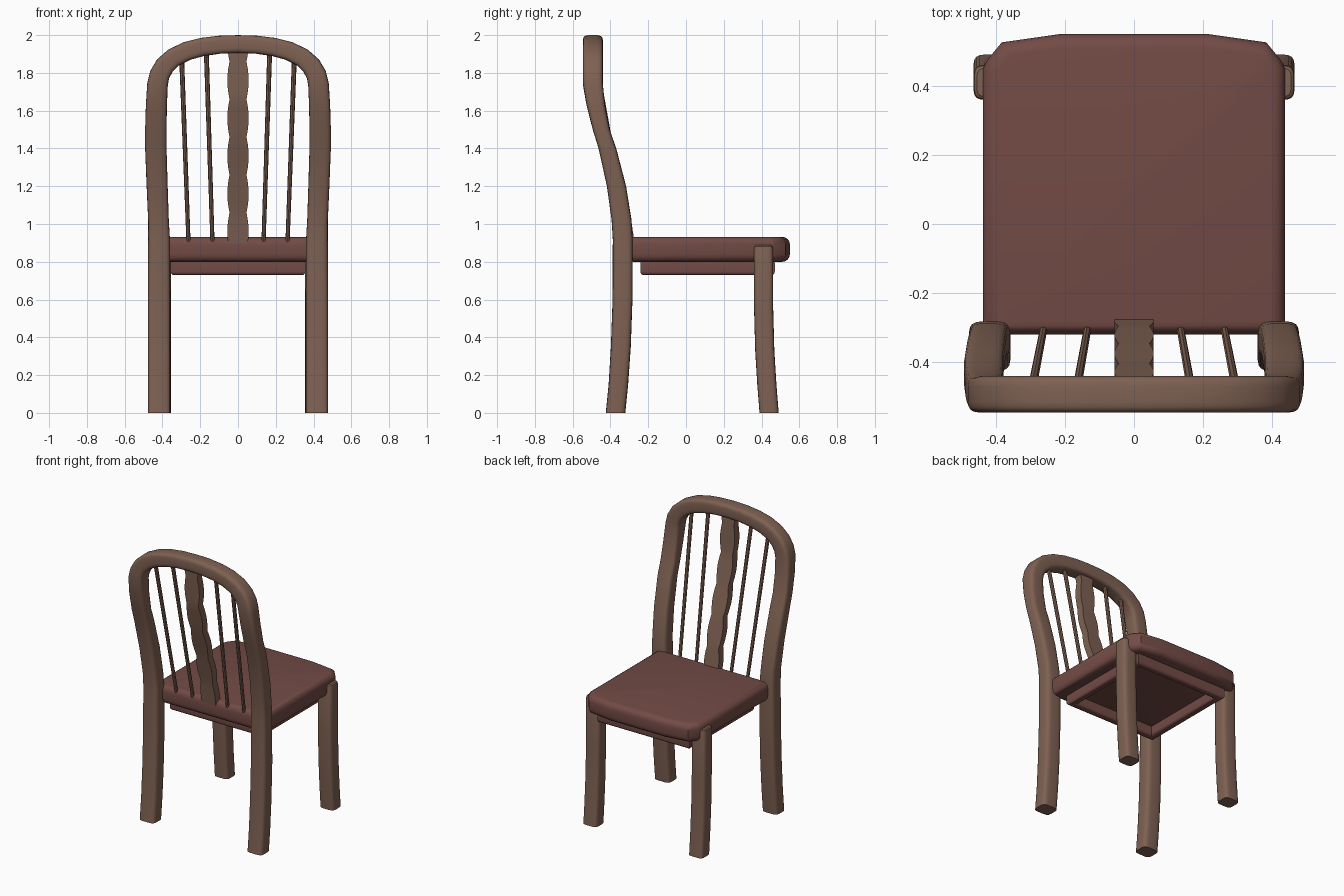
import bpy, bmesh, math
from mathutils import Vector

if "Cube" in bpy.data.objects:
    bpy.data.objects.remove(bpy.data.objects["Cube"])


def material(name, rgb):
    m = bpy.data.materials.new(name)
    m.diffuse_color = (*rgb, 1)
    m.use_nodes = True
    m.node_tree.nodes["Principled BSDF"].inputs["Base Color"].default_value = m.diffuse_color
    return m


WOOD = material("brown wood", (0.21, 0.12, 0.085))
CUSHION = material("dark red seat", (0.17, 0.07, 0.06))


def finish(bm, name, mat, angle=35):
    bmesh.ops.recalc_face_normals(bm, faces=bm.faces)
    me = bpy.data.meshes.new(name)
    bm.to_mesh(me)
    bm.free()
    ob = bpy.data.objects.new(name, me)
    bpy.context.collection.objects.link(ob)
    me.materials.append(mat)
    bpy.ops.object.select_all(action='DESELECT')
    ob.select_set(True)
    bpy.context.view_layer.objects.active = ob
    bpy.ops.object.shade_smooth_by_angle(angle=math.radians(angle))
    return ob


def rounded_square(n=20, e=0.45):
    pts = []
    for i in range(n):
        a = 2 * math.pi * (i + 0.5) / n
        c, s = math.cos(a), math.sin(a)
        pts.append((math.copysign(abs(c) ** e, c), math.copysign(abs(s) ** e, s)))
    return pts


ROUND = [(math.cos(i * math.pi / 4), math.sin(i * math.pi / 4)) for i in range(8)]
BOX = [(1, 1), (-1, 1), (-1, -1), (1, -1)]


def sweep(name, path, section, mat=WOOD, angle=35):
    """Path rows are x, y, z, half width, half depth; depth stays along y."""
    bm = bmesh.new()
    rings = []
    for i, (x, y, z, w, d) in enumerate(path):
        a, b = path[max(i - 1, 0)], path[min(i + 1, len(path) - 1)]
        side = Vector((b[2] - a[2], 0, a[0] - b[0])).normalized()
        rings.append([bm.verts.new(Vector((x, y, z)) + side * w * u + Vector((0, d * v, 0)))
                      for u, v in section])
    n = len(section)
    for r, s in zip(rings, rings[1:]):
        for k in range(n):
            bm.faces.new((r[k], r[(k + 1) % n], s[(k + 1) % n], s[k]))
    bm.faces.new(rings[0])
    bm.faces.new(rings[-1])
    return finish(bm, name, mat, angle)


# back frame: both rear legs and the arch in one sweep
half = [
    (.418, -.373, 0, .060, .052), (.418, -.358, .15, .060, .052),
    (.418, -.345, .35, .060, .053), (.418, -.336, .6, .060, .053),
    (.418, -.335, .92, .058, .053), (.421, -.341, 1.02, .055, .053),
    (.428, -.368, 1.2, .056, .051), (.435, -.416, 1.4, .057, .047),
    (.435, -.449, 1.5, .057, .045), (.432, -.478, 1.63, .056, .049),
    (.426, -.493, 1.74, .055, .053), (.415, -.493, 1.79, .054, .053),
    (.388, -.493, 1.838, .053, .053), (.34, -.493, 1.882, .051, .053),
    (.27, -.493, 1.916, .050, .053), (.19, -.493, 1.937, .049, .053),
    (.10, -.493, 1.949, .048, .053), (0, -.493, 1.953, .047, .053)]
mirrored = [(-p[0], *p[1:]) for p in half[:-1]][::-1]
sweep("back_frame", half + mirrored, rounded_square())

# front legs
for s, side in ((1, "right"), (-1, "left")):
    leg = [(s * .41, y, z, .055 * k, .051 * k) for y, z, k in (
        (.440, 0, 1), (.428, .15, 1), (.417, .33, 1), (.411, .55, 1),
        (.410, .87, 1), (.410, .882, .95), (.410, .888, .82))]
    sweep("front_leg_" + side, leg, rounded_square())

# central splat with scalloped edges, following the curve of the back
bend = [(.90, -.298), (1.06, -.322), (1.26, -.372), (1.46, -.430), (1.66, -.478), (1.95, -.495)]


def bend_y(z):
    for (z0, y0), (z1, y1) in zip(bend, bend[1:]):
        if z <= z1:
            return y0 + (y1 - y0) * (z - z0) / (z1 - z0)
    return bend[-1][1]


splat = []
for i in range(27):
    z = .90 + .04 * i
    bulge = abs(math.sin(math.pi * (z - 1.06) / .2))
    splat.append((0, bend_y(z), z, .045 + .012 * bulge, .026))
sweep("back_splat", splat, BOX, angle=25)

# thin spindles
for s, side in ((1, "right"), (-1, "left")):
    for x0, x1, top, label in ((.135, .168, 1.92, "inner"), (.262, .298, 1.87, "outer")):
        sweep(f"{label}_spindle_{side}",
              [(s * x0, -.305, .90, .011, .012), (s * x1, -.49, top, .013, .013)], ROUND)


def slab(name, outline, z0, z1, bevel, inner=None):
    """Extruded outline with rounded rims, or an open ring when inner is given."""
    bm = bmesh.new()
    loops = [outline] + ([inner] if inner else [])
    low = [[bm.verts.new((x, y, z0)) for x, y in lp] for lp in loops]
    high = [[bm.verts.new((x, y, z1)) for x, y in lp] for lp in loops]
    n = len(outline)
    for k in range(n):
        j = (k + 1) % n
        for lo, hi in zip(low, high):
            bm.faces.new((lo[k], lo[j], hi[j], hi[k]))
        if inner:
            for lv in (low, high):
                bm.faces.new((lv[0][k], lv[0][j], lv[1][j], lv[1][k]))
    if not inner:
        bm.faces.new(low[0])
        bm.faces.new(high[0])
    bmesh.ops.recalc_face_normals(bm, faces=bm.faces)
    rims = [e for e in bm.edges if abs(e.verts[0].co.z - e.verts[1].co.z) < 1e-6
            and e.calc_face_angle(0) > 1]
    bmesh.ops.bevel(bm, geom=rims, offset=bevel, segments=4, profile=.5, affect='EDGES')
    return finish(bm, name, CUSHION, 40)


# seat cushion with chamfered front corners
edge = [(.437, -.32), (.437, .45), (.425, .475), (.383, .526), (.215, .55)]
slab("seat", edge + [(-x, y) for x, y in edge[::-1]], .80, .932, .04)


# hollow frame under the seat
def rect(x, y0, y1):
    return [(x, y0), (x, y1), (-x, y1), (-x, y0)]


slab("seat_apron", rect(.357, -.242, .47), .73, .81, .018, rect(.305, -.19, .418))
